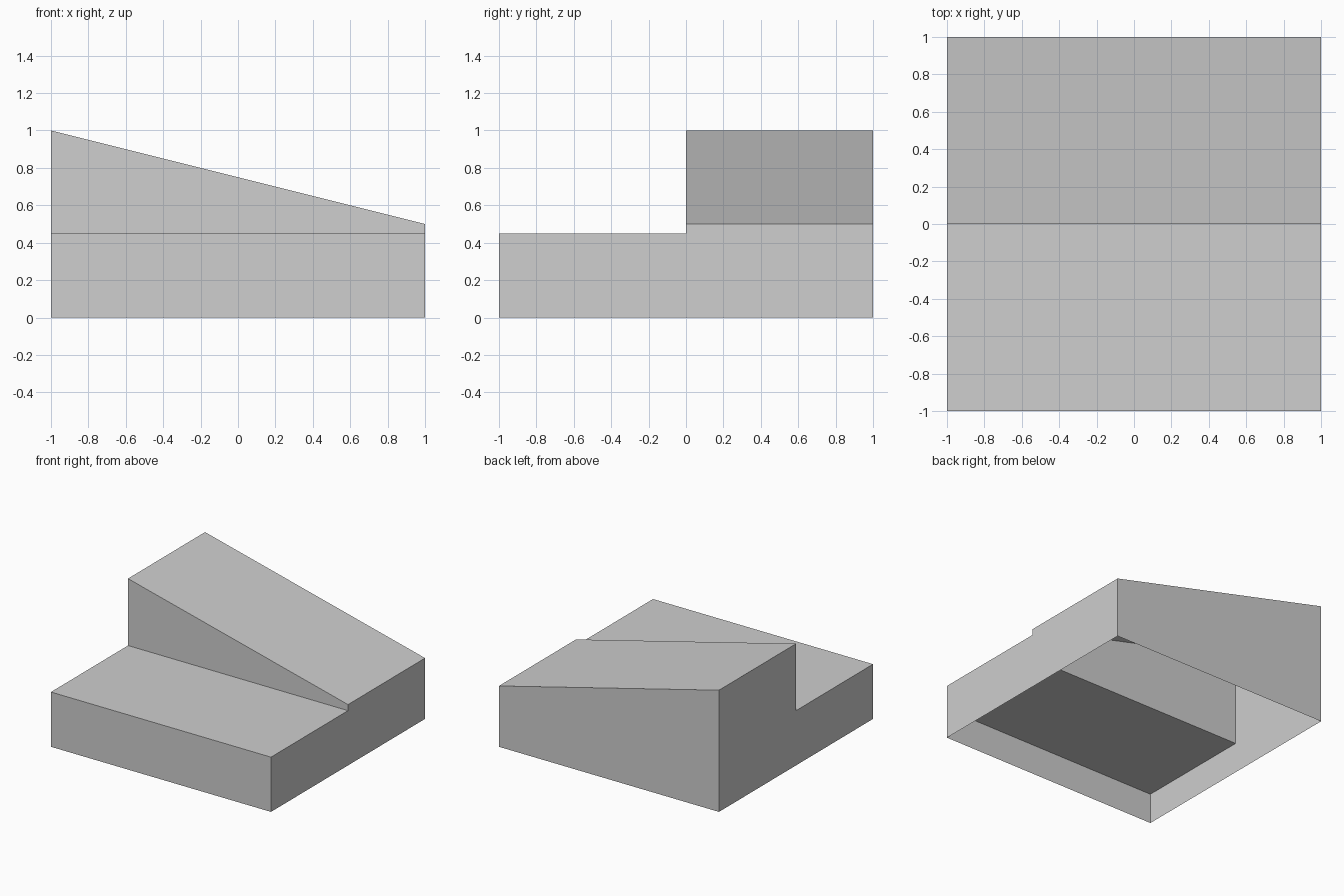
import bpy
import bmesh
from mathutils import Vector

cube = bpy.data.objects.get("Cube")
if cube:
    bpy.data.objects.remove(cube, do_unlink=True)

STEP_Z = 0.45    # top of the low front step
FLOOR_Z = 0.25   # underside panel below the step
HIGH, LOW = 1.0, 0.5  # ramp height at the right and left ends

grey = bpy.data.materials.new("light grey")
grey.use_nodes = True
color = (0.62, 0.62, 0.62, 1)
grey.diffuse_color = color
grey.node_tree.nodes["Principled BSDF"].inputs["Base Color"].default_value = color


def ramp_height(x):
    return (HIGH + LOW) / 2 - x * (HIGH - LOW) / 2


def block(name, y0, y1, z0, top, removed):
    """Thin-walled block with a top given by top(x); faces facing removed directions are left open."""
    bm = bmesh.new()
    bmesh.ops.create_cube(bm, size=2)
    bm.normal_update()
    doomed = [f for f in bm.faces
              if any(f.normal.dot(Vector(d)) > 0.9 for d in removed)]
    bmesh.ops.delete(bm, geom=doomed, context="FACES")
    for v in bm.verts:
        v.co.y = y1 if v.co.y > 0 else y0
        v.co.z = top(v.co.x) if v.co.z > 0 else z0
    mesh = bpy.data.meshes.new(name)
    bm.to_mesh(mesh)
    bm.free()
    mesh.materials.append(grey)
    obj = bpy.data.objects.new(name, mesh)
    bpy.context.collection.objects.link(obj)
    return obj


UP, DOWN = (0, 0, 1), (0, 0, -1)
FRONT, BACK = (0, -1, 0), (0, 1, 0)
LEFT, RIGHT = (1, 0, 0), (-1, 0, 0)

# Low front step, open underneath and towards the ramp
block("front_step", -1, 0, 0, lambda x: STEP_Z, (DOWN, BACK))
# Sloping rear part, open underneath and towards the step
block("rear_ramp", 0, 1, 0, ramp_height, (DOWN, FRONT))
# Upright sheet between step and ramp, reaching down to the underside panel
block("riser", 0, 0, FLOOR_Z, ramp_height, (UP, DOWN, BACK, LEFT, RIGHT))
# Flat panel closing the hollow below the step
block("underside_panel", -1, 0, FLOOR_Z, lambda x: STEP_Z,
      (UP, FRONT, BACK, LEFT, RIGHT))
